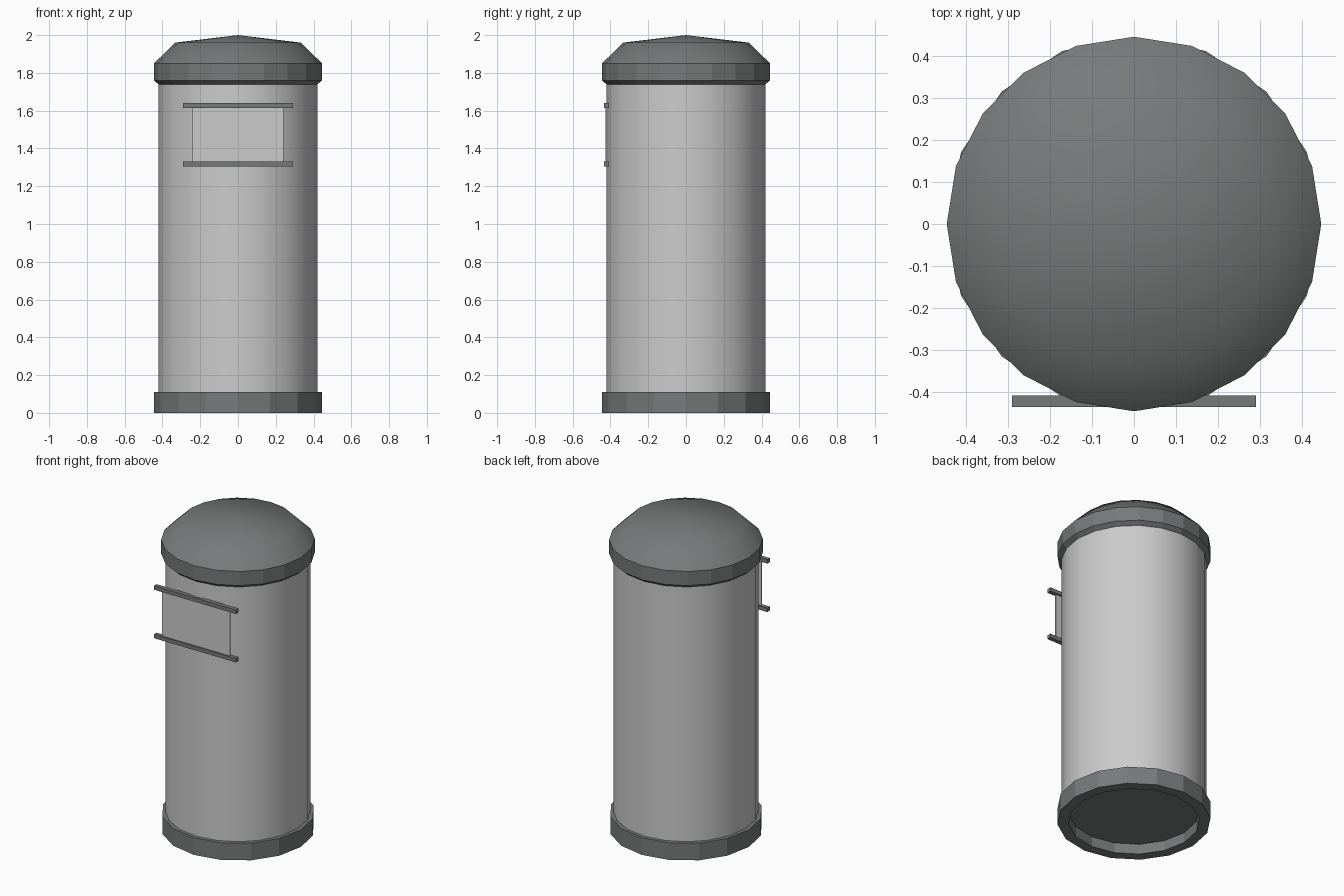
import bpy, bmesh, math

if "Cube" in bpy.data.objects:
    bpy.data.objects.remove(bpy.data.objects["Cube"])


def material(name, rgb):
    m = bpy.data.materials.new(name)
    m.diffuse_color = (*rgb, 1)
    m.use_nodes = True
    m.node_tree.nodes["Principled BSDF"].inputs["Base Color"].default_value = m.diffuse_color
    return m


LIGHT = material("light grey metal", (0.60, 0.60, 0.60))
DARK = material("dark grey metal", (0.185, 0.195, 0.195))


def finish(name, bm, mat, smooth=None):
    bmesh.ops.recalc_face_normals(bm, faces=bm.faces)
    me = bpy.data.meshes.new(name)
    bm.to_mesh(me)
    bm.free()
    me.materials.append(mat)
    ob = bpy.data.objects.new(name, me)
    bpy.context.collection.objects.link(ob)
    if smooth:
        bpy.ops.object.select_all(action='DESELECT')
        ob.select_set(True)
        bpy.context.view_layer.objects.active = ob
        bpy.ops.object.shade_smooth_by_angle(angle=math.radians(smooth))
    return ob


def lathe(name, profile, sides, mat, closed=False, smooth=None):
    """Spin (radius, z) points round z; radius 0 gives a single tip."""
    bm = bmesh.new()
    rings = []
    for r, z in profile:
        n = sides if r else 1
        rings.append([bm.verts.new((r * math.cos(math.tau * i / sides),
                                    r * math.sin(math.tau * i / sides), z))
                      for i in range(n)])
    pairs = list(zip(rings, rings[1:]))
    if closed:
        pairs.append((rings[-1], rings[0]))
    for a, b in pairs:
        for i in range(sides):
            j = (i + 1) % sides
            quad = [a[i % len(a)], a[j % len(a)], b[j % len(b)], b[i % len(b)]]
            bm.faces.new(list(dict.fromkeys(quad)))
    if not closed:
        for ring in (rings[0], rings[-1]):
            if len(ring) > 1:
                bm.faces.new(ring)
    return finish(name, bm, mat, smooth)


def box(name, lo, hi, mat):
    bm = bmesh.new()
    bmesh.ops.create_cube(bm, size=1)
    for v in bm.verts:
        v.co = [(a + b) / 2 + c * (b - a) for a, b, c in zip(lo, hi, v.co)]
    return finish(name, bm, mat)


# Cylindrical body, smooth sided, with its floor recessed inside the base
lathe("body", [(0.42, 0.075), (0.42, 1.78)], 20, LIGHT, smooth=30)
# Dark floor plate under the body
lathe("floor", [(0.40, 0.065), (0.40, 0.08)], 16, DARK)
# Open base ring
lathe("base_ring", [(0.38, 0), (0.445, 0), (0.445, 0.11), (0.38, 0.11)],
      16, DARK, closed=True)
# Lid rim with a chamfered lower edge, and the shallow dome on top
lathe("lid_rim", [(0.415, 1.735), (0.445, 1.76), (0.445, 1.85)], 20, DARK)
lathe("lid_dome", [(0.445, 1.85), (0.333, 1.96), (0, 2.0)], 20, DARK, smooth=40)

# Front notice plate held between two rails
box("notice_plate", (-0.24, -0.426, 1.32), (0.24, -0.418, 1.63), LIGHT)
for name, z in (("lower_rail", 1.305), ("upper_rail", 1.615)):
    box(name, (-0.29, -0.435, z), (0.29, -0.408, z + 0.025), DARK)
